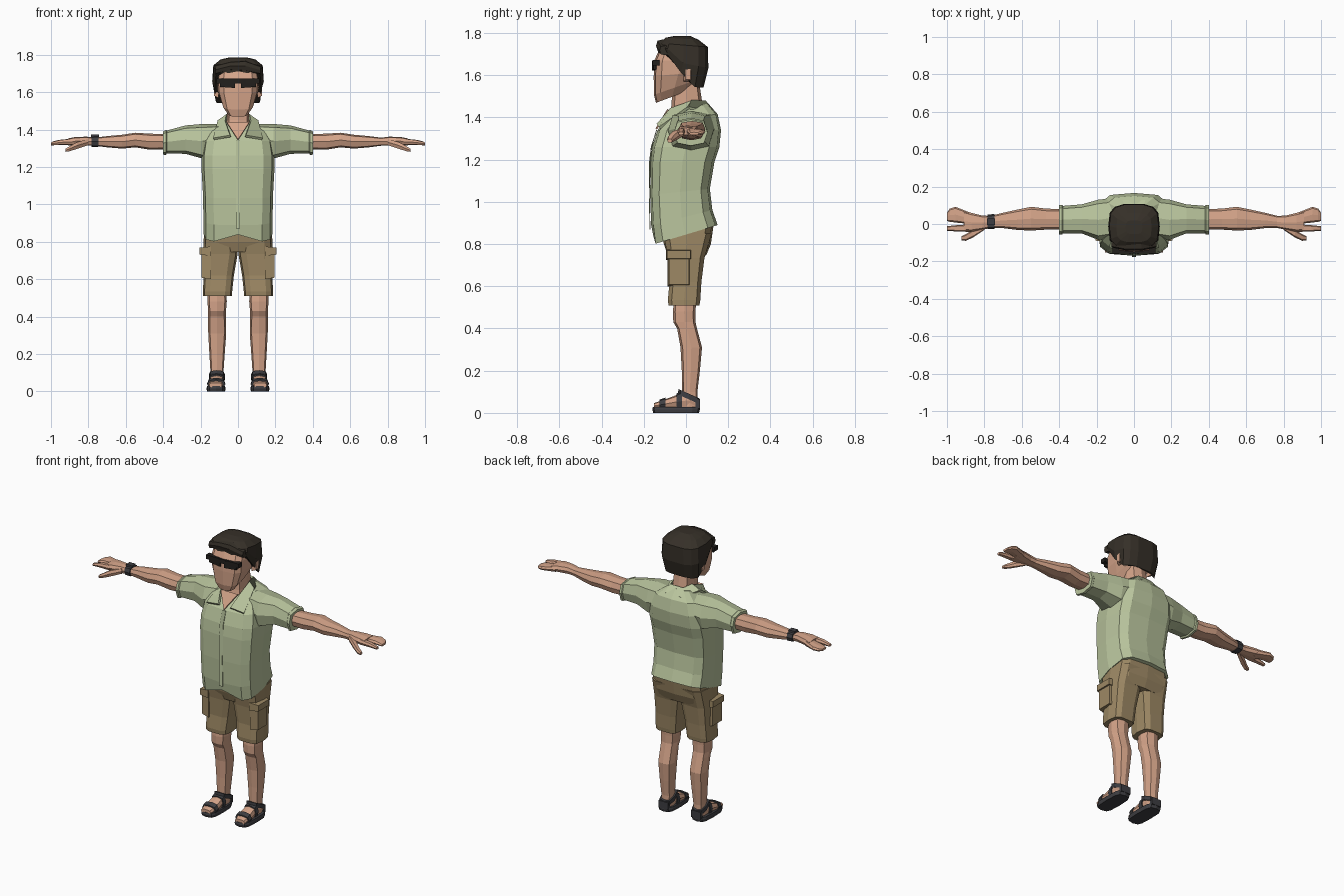
import bpy, bmesh, math
from mathutils import Vector


def material(name, rgb):
    m = bpy.data.materials.new(name)
    m.diffuse_color = (*rgb, 1)
    return m


SKIN = material("skin", (0.66, 0.37, 0.25))
SHIRT = material("sage_shirt", (0.49, 0.56, 0.34))
SHORTS = material("khaki_shorts", (0.34, 0.25, 0.13))
HAIR = material("dark_hair", (0.036, 0.029, 0.021))
STRAP = material("charcoal_sandal", (0.048, 0.048, 0.054))
LENS = material("black_lens", (0.016, 0.014, 0.012))


def finish(name, bm, mat, mirror=False):
    bmesh.ops.recalc_face_normals(bm, faces=bm.faces)
    me = bpy.data.meshes.new(name)
    bm.to_mesh(me)
    bm.free()
    me.materials.append(mat)
    ob = bpy.data.objects.new(name, me)
    bpy.context.collection.objects.link(ob)
    if mirror:
        ob.modifiers.new("mirror", 'MIRROR').use_clip = False
    return ob


def ring(axis, t, u0, u1, v0, v1, slope=0, n=8, e=0.65):
    """Rounded-box section between the given bounds, sheared along v."""
    pts = []
    for i in range(n):
        a = 2 * math.pi * i / n
        c, s = math.cos(a), math.sin(a)
        u = (u0 + u1) / 2 + (u1 - u0) / 2 * math.copysign(abs(c) ** e, c)
        v = (v0 + v1) / 2 + (v1 - v0) / 2 * math.copysign(abs(s) ** e, s)
        w = t + slope * v
        pts.append(Vector({'z': (u, v, w), 'x': (w, u, v), 'y': (u, w, v)}[axis]))
    return pts


def loft(name, rings, mat, mirror=False):
    bm = bmesh.new()
    rows = [[bm.verts.new(p) for p in r] for r in rings]
    n = len(rows[0])
    for a, b in zip(rows, rows[1:]):
        for i in range(n):
            bm.faces.new((a[i], a[(i + 1) % n], b[(i + 1) % n], b[i]))
    bm.faces.new(rows[0])
    bm.faces.new(rows[-1])
    return finish(name, bm, mat, mirror)


def sections(name, axis, data, mat, mirror=False, **kw):
    return loft(name, [ring(axis, *d, **kw) for d in data], mat, mirror)


def box(name, x0, x1, y0, y1, z0, z1, mat, mirror=False, taper=0.0):
    """Box whose +x side may be narrowed by the taper amount."""
    def quad(x, k):
        return [Vector((x, y, z)) for y, z in ((y0 + k, z0 + k), (y1 - k, z0 + k),
                                               (y1 - k, z1 - k), (y0 + k, z1 - k))]
    return loft(name, [quad(x0, 0), quad(x1, taper)], mat, mirror)


def plate(name, pts, mat, thick, mirror=False):
    bm = bmesh.new()
    bm.faces.new([bm.verts.new(p) for p in pts])
    ob = finish(name, bm, mat, mirror)
    mod = ob.modifiers.new("thickness", 'SOLIDIFY')
    mod.thickness, mod.offset = thick, 0
    return ob


# Shirt body, hem lower in front with a notch at the buttons
body = [(.845, -.185, .185, -.155, .15, .3), (.93, -.185, .185, -.165, .125, .25),
        (1.05, -.187, .187, -.17, .113, .1), (1.19, -.195, .195, -.168, .135),
        (1.26, -.195, .195, -.16, .158), (1.34, -.183, .183, -.135, .166),
        (1.40, -.15, .15, -.095, .15, .1), (1.44, -.078, .078, -.07, .105, .25)]
rows = [ring('z', *d, n=12, e=.52) for d in body]
rows[0][9].z += .04
loft("shirt_body", rows, SHIRT)
plate("button_placket", [(.012, -.1705, .87), (.012, -.1745, 1.05), (.012, -.1725, 1.19),
                         (.012, -.1645, 1.26), (.012, -.139, 1.34), (-.012, -.139, 1.34),
                         (-.012, -.1645, 1.26), (-.012, -.1725, 1.19),
                         (-.012, -.1745, 1.05), (-.012, -.1705, .87)], SHIRT, .004)

# Sleeves
sections("sleeve", 'x', [(.10, -.07, .14, 1.28, 1.43), (.19, -.085, .13, 1.245, 1.43),
                         (.28, -.05, .105, 1.27, 1.422), (.38, -.05, .097, 1.273, 1.395),
                         (.385, -.057, .102, 1.264, 1.398), (.40, -.057, .102, 1.266, 1.39)],
         SHIRT, True)

# Open collar and bare chest
plate("chest_opening", [(.06, -.085, 1.437), (0, -.141, 1.345), (-.06, -.085, 1.437)], SKIN, .009)
plate("collar_flap", [(.06, .03, 1.475), (.105, .01, 1.445), (.13, -.125, 1.35),
                      (.04, -.135, 1.365), (.066, -.07, 1.44)], SHIRT, .014, True)
plate("collar_back", [(.062, .02, 1.478), (.105, .01, 1.445), (.06, .125, 1.43),
                      (-.06, .125, 1.43), (-.105, .01, 1.445), (-.062, .02, 1.478),
                      (-.045, .09, 1.475), (.045, .09, 1.475)], SHIRT, .012)

# Neck and head
sections("neck", 'z', [(1.38, -.07, .07, -.085, .085), (1.45, -.06, .06, -.07, .08),
                       (1.58, -.058, .058, -.06, .06)], SKIN)
sections("head", 'z', [(1.523, -.055, .055, -.142, .01, .38), (1.56, -.085, .085, -.152, .045, .35),
                       (1.61, -.11, .11, -.153, .08, .1), (1.67, -.113, .113, -.15, .09),
                       (1.715, -.105, .105, -.13, .085), (1.75, -.07, .07, -.09, .06)],
         SKIN, n=12, e=.55)
box("ear", .105, .128, -.012, .032, 1.57, 1.645, SKIN, True, .01)


# Hair, with a hairline that drops from brow to nape
def hairline(y):
    steps = [(-.2, 1.705), (-.075, 1.70), (-.04, 1.62), (0, 1.60), (.045, 1.54), (.2, 1.55)]
    for (a, p), (b, q) in zip(steps, steps[1:]):
        if y <= b:
            return p + (q - p) * (y - a) / (b - a)


low = ring('z', 0, -.125, .125, -.132, .085, n=14, e=.6)
for p in low:
    p.z = hairline(p.y)
mid = ring('z', 0, -.138, .138, -.135, .108, n=14, e=.6)
for p in mid:
    p.z = max(1.655 - .2 * p.y, hairline(p.y) + .025)
loft("hair", [low, mid] + [ring('z', *d, n=14, e=.62) for d in (
    (1.742, -.132, .132, -.128, .105, -.08), (1.772, -.095, .095, -.098, .06, -.06),
    (1.786, -.045, .045, -.055, .02))], HAIR)
loft("hair_fringe", [ring('x', *d) for d in (
    (-.12, -.125, -.07, 1.695, 1.745), (-.04, -.142, -.07, 1.715, 1.765),
    (.04, -.142, -.07, 1.71, 1.77), (.12, -.125, -.07, 1.695, 1.74))], HAIR)

# Sunglasses
box("glasses_bar", -.115, .115, -.158, -.125, 1.645, 1.672, LENS)
box("glasses_lens", .015, .095, -.16, -.135, 1.622, 1.668, LENS, True, .006)

# Arms and hands
sections("arm", 'x', [(.37, -.03, .08, 1.295, 1.375), (.47, -.03, .082, 1.292, 1.378),
                      (.55, -.035, .092, 1.305, 1.383), (.62, -.032, .078, 1.298, 1.372),
                      (.70, -.022, .06, 1.305, 1.365), (.77, -.02, .043, 1.314, 1.356)],
         SKIN, True)
sections("palm", 'x', [(.76, -.02, .043, 1.314, 1.356), (.81, -.03, .045, 1.314, 1.362),
                       (.87, -.042, .06, 1.315, 1.36), (.91, -.04, .072, 1.315, 1.352)],
         SKIN, True)
sections("index_finger", 'x', [(.88, -.042, -.002, 1.318, 1.352), (.95, -.04, -.006, 1.318, 1.345),
                               (1.0, -.036, -.012, 1.316, 1.332)], SKIN, True, n=6)
sections("grouped_fingers", 'x', [(.88, .0, .062, 1.315, 1.352), (.955, .008, .092, 1.318, 1.345),
                                  (.985, .012, .082, 1.316, 1.338), (1.0, .016, .06, 1.316, 1.33)],
         SKIN, True)
sections("thumb", 'x', [(.80, -.032, .0, 1.315, 1.35), (.86, -.072, -.03, 1.295, 1.335),
                        (.90, -.09, -.055, 1.283, 1.312), (.922, -.088, -.065, 1.28, 1.298)],
         SKIN, True, n=6)
sections("wristwatch", 'x', [(-.782, -.028, .051, 1.308, 1.364), (-.745, -.028, .053, 1.306, 1.366)],
         STRAP)
box("watch_face", -.785, -.742, -.005, .03, 1.36, 1.374, STRAP)

# Shorts
sections("shorts_seat", 'z', [(.745, -.17, .17, -.085, .095), (.80, -.182, .182, -.105, .118),
                              (.90, -.178, .178, -.12, .132)], SHORTS, n=12, e=.5)
sections("shorts_leg", 'z', [(.51, .033, .186, -.085, .066), (.535, .031, .187, -.088, .07),
                             (.62, .022, .184, -.08, .075), (.735, .002, .186, -.088, .09),
                             (.85, .0, .182, -.11, .125)], SHORTS, True, n=10, e=.55)
box("cargo_pocket", .145, .196, -.088, .022, .60, .75, SHORTS, True, .008)
box("pocket_flap", .145, .205, -.095, .027, .725, .775, SHORTS, True, .006)

# Legs
sections("leg", 'z', [(.56, .062, .162, -.055, .05), (.48, .06, .163, -.062, .045),
                      (.43, .064, .16, -.06, .045), (.40, .064, .16, -.042, .052),
                      (.31, .063, .159, -.026, .076), (.20, .071, .153, -.02, .066),
                      (.10, .078, .147, -.018, .054), (.03, .08, .148, -.025, .056)], SKIN, True)

# Feet and sandals
sections("foot", 'y', [(.056, .085, .145, .02, .06), (.02, .08, .15, .02, .10),
                       (-.03, .078, .152, .02, .09), (-.10, .073, .16, .02, .064),
                       (-.152, .085, .155, .02, .046)], SKIN, True)
sections("sandal_sole", 'z', [(0, .069, .166, -.155, .062), (.016, .066, .168, -.16, .066),
                              (.028, .069, .165, -.157, .064)], STRAP, True, n=12, e=.55)
sections("toe_strap", 'y', [(-.125, .068, .165, .012, .063), (-.097, .068, .165, .012, .073)],
         STRAP, True)
sections("ankle_strap", 'z', [(.07, .070, .156, -.038, .066, -.45),
                              (.097, .070, .156, -.036, .064, -.45)], STRAP, True)
sections("instep_strap", 'y', [(-.045, .071, .158, .01, .092), (-.018, .071, .158, .01, .103)],
         STRAP, True)
box("heel_counter", .082, .148, .045, .066, .02, .065, STRAP, True)
